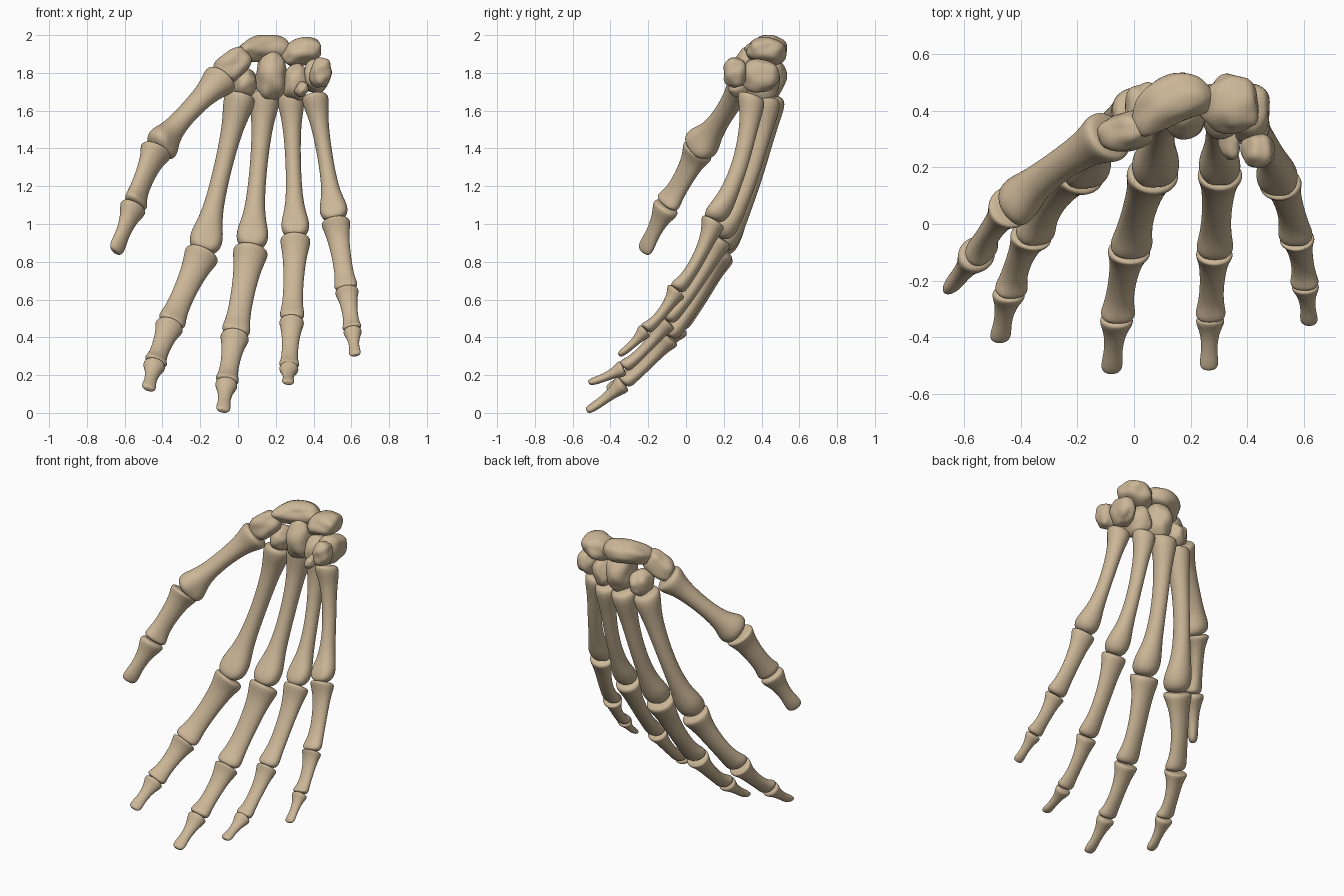
import bpy, bmesh, math
from mathutils import Vector, Euler, noise

if "Cube" in bpy.data.objects:
    bpy.data.objects.remove(bpy.data.objects["Cube"])

# One bone colour
bone_mat = bpy.data.materials.new("warm bone")
bone_mat.use_nodes = True
tint = (0.60, 0.47, 0.31, 1)
bone_mat.diffuse_color = tint
shader = bone_mat.node_tree.nodes["Principled BSDF"]
shader.inputs["Base Color"].default_value = tint
shader.inputs["Roughness"].default_value = 0.7

SIDES = 12

# Profile rows: position along bone, half width, half depth, shift to the back
METACARPAL = [
    (0, .7, .75, 0), (.015, 1, 1.04, 0), (.08, .95, 1, 0), (.2, .64, .7, 0),
    (.5, .53, .58, 0), (.75, .64, .66, 0), (.86, .98, .9, -.1),
    (.93, 1.06, 1.02, -.16), (.98, .88, .9, -.12), (1.005, .48, .5, -.05)]
PHALANX = [
    (0, .7, .6, 0), (.015, 1, .9, 0), (.07, 1, .84, 0), (.22, .76, .55, 0),
    (.55, .64, .45, 0), (.8, .68, .46, 0), (.91, .82, .6, -.08),
    (.97, .8, .6, -.1), (1, .5, .38, -.03)]
FINGERTIP = [
    (0, .65, .55, 0), (.03, 1, .85, 0), (.13, .96, .76, 0), (.3, .66, .52, 0),
    (.6, .52, .4, 0), (.8, .62, .4, 0), (.94, .64, .34, 0), (1, .38, .22, 0)]


def finish(name, bm, levels):
    """Turn a bmesh into a smooth bone object."""
    bmesh.ops.recalc_face_normals(bm, faces=bm.faces)
    mesh = bpy.data.meshes.new(name)
    bm.to_mesh(mesh)
    bm.free()
    mesh.materials.append(bone_mat)
    for poly in mesh.polygons:
        poly.use_smooth = True
    obj = bpy.data.objects.new(name, mesh)
    bpy.context.collection.objects.link(obj)
    if levels:
        mod = obj.modifiers.new("Smooth", "SUBSURF")
        mod.levels = mod.render_levels = levels


def long_bone(name, start, end, profile, size, bow, back):
    """Loft oval rings along a slightly bowed shaft."""
    start, end = Vector(start), Vector(end)
    axis = (end - start).normalized()
    back = Vector(back)
    back = (back - axis * back.dot(axis)).normalized()
    side = back.cross(axis)
    bm = bmesh.new()
    rings = []
    for t, wide, deep, shift in profile:
        centre = start.lerp(end, t) + back * (bow * 4 * t * (1 - t) + shift * size)
        ring = []
        for i in range(SIDES):
            a = math.tau * i / SIDES
            # Knuckles get a groove on the palm side
            groove = 1 + 2 * shift * max(0, -math.sin(a)) ** 4
            ring.append(bm.verts.new(
                centre + side * (math.cos(a) * wide * size * 1.04)
                + back * (math.sin(a) * deep * size * 1.04 * groove)))
        rings.append(ring)
    for low, high in zip(rings, rings[1:]):
        for i in range(SIDES):
            j = (i + 1) % SIDES
            bm.faces.new((low[i], low[j], high[j], high[i]))
    caps = [bm.faces.new(rings[0]), bm.faces.new(rings[-1])]
    bmesh.ops.poke(bm, faces=caps)
    finish(name, bm, 2)


def wrist_bone(name, centre, half, turn=(0, 0, 0), bend=0, seed=0):
    """Rounded pebble, a little boxy and uneven, optionally bent."""
    bm = bmesh.new()
    bmesh.ops.create_icosphere(bm, subdivisions=4, radius=1)
    rot = Euler([math.radians(d) for d in turn]).to_matrix()
    power = 2.25
    for v in bm.verts:
        n = v.co.normalized()
        r = sum(abs(c) ** power for c in n) ** (-1 / power)
        r *= 1 + 0.16 * noise.noise(n * 1.4 + Vector((seed * 3.7, seed, 0)))
        p = Vector([c * r * h for c, h in zip(n, half)])
        p.y -= bend * (p.x / half[0]) ** 2
        p.z -= bend * 0.5 * (p.x / half[0]) ** 2
        v.co = rot @ p + Vector(centre)
    finish(name, bm, 0)


# Fingers: metacarpal base, three joints, tip; knuckle and phalanx half widths
fingers = {
    "index": ([(.015, .4, 1.685), (-.185, .18, .85), (-.36, -.04, .465),
               (-.44, -.24, .26), (-.475, -.415, .125)], .085, .093),
    "middle": ([(.145, .445, 1.69), (.07, .18, .87), (-.015, -.09, .41),
                (-.06, -.33, .16), (-.08, -.525, .01)], .082, .093),
    "ring": ([(.28, .43, 1.68), (.305, .18, .93), (.285, -.1, .49),
              (.27, -.33, .24), (.265, -.515, .16)], .072, .08),
    "little": ([(.405, .345, 1.685), (.515, .145, 1.02), (.575, -.05, .65),
                (.605, -.215, .44), (.62, -.355, .305)], .072, .076),
}
parts = [("proximal_phalanx", PHALANX, 1, .028), ("middle_phalanx", PHALANX, .82, .018),
         ("distal_phalanx", FINGERTIP, .65, .008)]
BACK = (0, 1, 0.2)
for finger, (joints, knuckle, width) in fingers.items():
    long_bone(finger + "_metacarpal", joints[0], joints[1],
              METACARPAL, knuckle, .054, BACK)
    for (part, profile, scale, bow), a, b in zip(parts, joints[1:], joints[2:]):
        long_bone(f"{finger}_{part}", a, b, profile, width * scale, bow, BACK)

# Thumb
THUMB_BACK = (-.6, .8, .2)
thumb = [(-.08, .315, 1.775), (-.43, .065, 1.395), (-.55, -.1, 1.1), (-.65, -.225, .85)]
thumb_parts = [("thumb_metacarpal", METACARPAL, .094, .02),
               ("thumb_proximal_phalanx", PHALANX, .09, .01),
               ("thumb_distal_phalanx", FINGERTIP, .078, 0)]
for (name, profile, size, bow), a, b in zip(thumb_parts, thumb, thumb[1:]):
    long_bone(name, a, b, profile, size, bow, THUMB_BACK)

# Wrist bones
wrist = [
    ("scaphoid", (.135, .438, 1.932), (.158, .082, .068), (0, -6, 22), .035),
    ("lunate", (.34, .428, 1.912), (.106, .1, .07), (0, -20, -8), .015),
    ("triquetrum", (.415, .39, 1.785), (.065, .1, .09), (0, 0, -10), 0),
    ("pisiform", (.438, .26, 1.8), (.055, .064, .08), (0, 10, 0), 0),
    ("trapezium", (-.03, .325, 1.84), (.11, .07, .075), (0, -38, 12), 0),
    ("trapezoid", (.035, .41, 1.745), (.068, .09, .075), (0, 0, 0), 0),
    ("capitate", (.178, .415, 1.78), (.084, .11, .125), (0, 0, 0), 0),
    ("hamate", (.31, .4, 1.75), (.07, .095, .1), (0, 10, 0), 0),
    ("hamate_hook", (.335, .29, 1.715), (.03, .065, .042), (0, 30, 15), 0),
]
for seed, (name, centre, half, turn, bend) in enumerate(wrist):
    wrist_bone(name, centre, half, turn, bend, seed)
